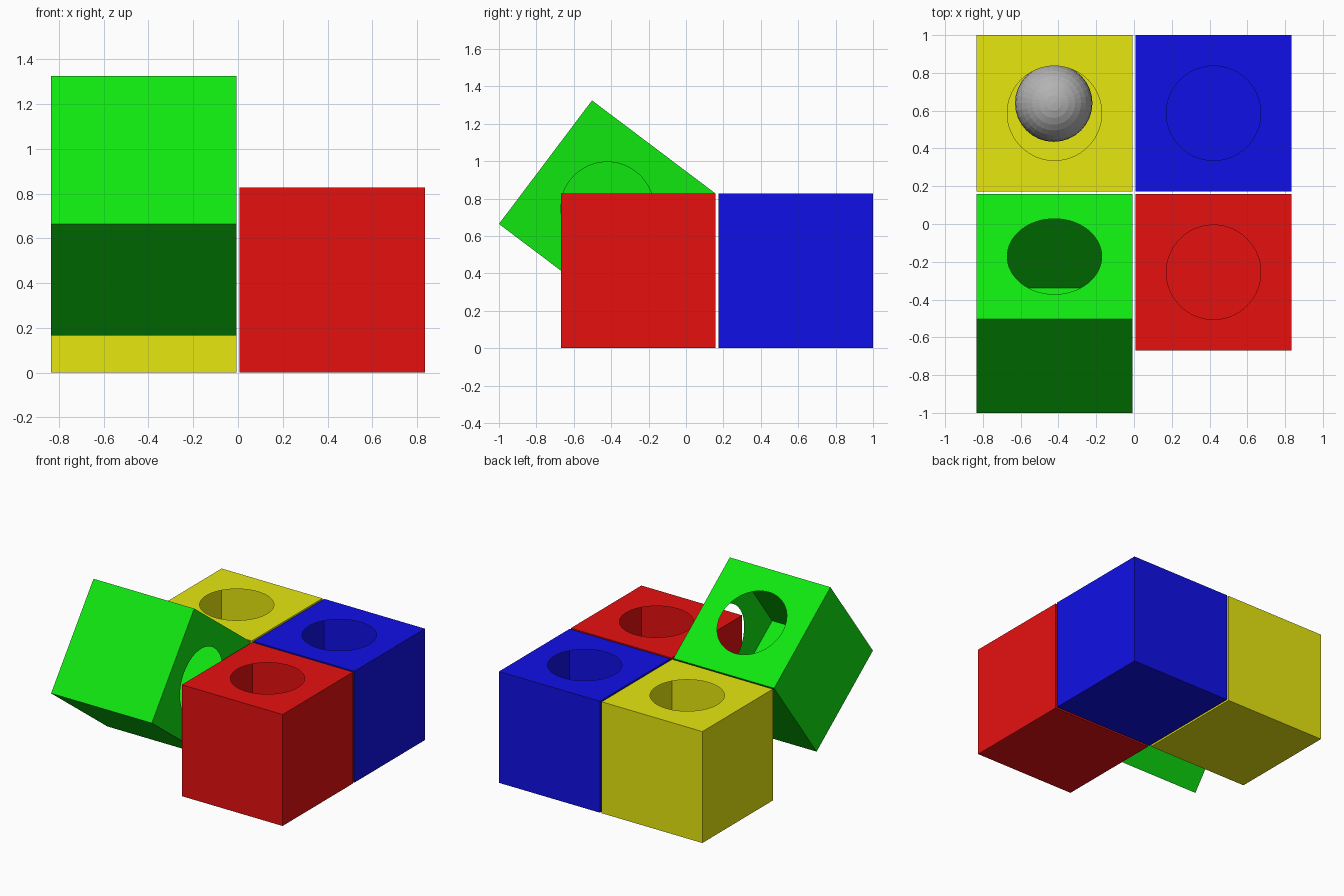
import bpy, bmesh, math
from mathutils import Matrix, Vector

if "Cube" in bpy.data.objects:
    bpy.data.objects.remove(bpy.data.objects["Cube"])

S = 0.827          # cube side
H = S / 2
R = 0.25           # hole radius
X = 0.421          # column offset
Y_BACK, Y_FRONT = 0.5865, -0.2555


def material(name, rgb):
    m = bpy.data.materials.new(name)
    m.diffuse_color = (*rgb, 1)
    m.use_nodes = True
    m.node_tree.nodes["Principled BSDF"].inputs["Base Color"].default_value = m.diffuse_color
    return m


def add_side(bm, normal, hole):
    # One thin wall of the shell, optionally with a round opening
    rot = Vector((0, 0, 1)).rotation_difference(Vector(normal)).to_matrix()

    def loop(points):
        return [bm.verts.new(rot @ Vector((x, y, H))) for x, y in points]

    corners = [(-H, -H), (H, -H), (H, H), (-H, H)]
    if not hole:
        bm.faces.new(loop(corners))
        return
    n = 64
    outer = loop(corners)
    ring = loop([(R * math.cos(math.radians(225) + 2 * math.pi * i / n),
                  R * math.sin(math.radians(225) + 2 * math.pi * i / n))
                 for i in range(n)])
    q = n // 4
    for k in range(4):
        a, b = outer[k], outer[(k + 1) % 4]
        arc = [ring[(k * q + j) % n] for j in range(q + 1)]
        half = q // 2
        for j in range(q):
            bm.faces.new((a if j < half else b, arc[j + 1], arc[j]))
        bm.faces.new((a, b, arc[half]))


def hollow_cube(name, centre, mat, holes, tilt=0.0):
    bm = bmesh.new()
    for nrm in [(0, 0, 1), (0, 0, -1), (1, 0, 0), (-1, 0, 0), (0, 1, 0), (0, -1, 0)]:
        add_side(bm, nrm, nrm in holes)
    bmesh.ops.remove_doubles(bm, verts=bm.verts, dist=1e-5)
    # tilt about the upper back edge, then move into place
    hinge = Vector((0, H, H))
    turn = (Matrix.Translation(hinge) @ Matrix.Rotation(tilt, 4, 'X')
            @ Matrix.Translation(-hinge))
    bmesh.ops.transform(bm, matrix=Matrix.Translation(centre) @ turn, verts=bm.verts)
    me = bpy.data.meshes.new(name)
    bm.to_mesh(me)
    bm.free()
    me.materials.append(mat)
    ob = bpy.data.objects.new(name, me)
    bpy.context.collection.objects.link(ob)


red = material("red", (0.8, 0.005, 0.005))
green = material("green", (0.005, 0.8, 0.005))
blue = material("blue", (0.005, 0.005, 0.8))
yellow = material("yellow", (0.8, 0.8, 0.005))
grey = material("grey", (0.45, 0.45, 0.45))

TOP, RIGHT = (0, 0, 1), (1, 0, 0)

# Four hollow cubes, the green one tipped up
hollow_cube("yellow_cube", (-X, Y_BACK, H), yellow, [TOP])
hollow_cube("blue_cube", (X, Y_BACK, H), blue, [TOP])
hollow_cube("red_cube", (X, Y_FRONT, H), red, [TOP])
hollow_cube("green_cube", (-X, Y_FRONT, H), green, [TOP, RIGHT], math.radians(-37))

# Ball lying inside the yellow cube
bpy.ops.mesh.primitive_uv_sphere_add(segments=32, ring_count=16, radius=0.205,
                                     location=(-0.425, 0.64, 0.207))
ball = bpy.context.object
ball.name = "ball"
ball.data.materials.append(grey)
